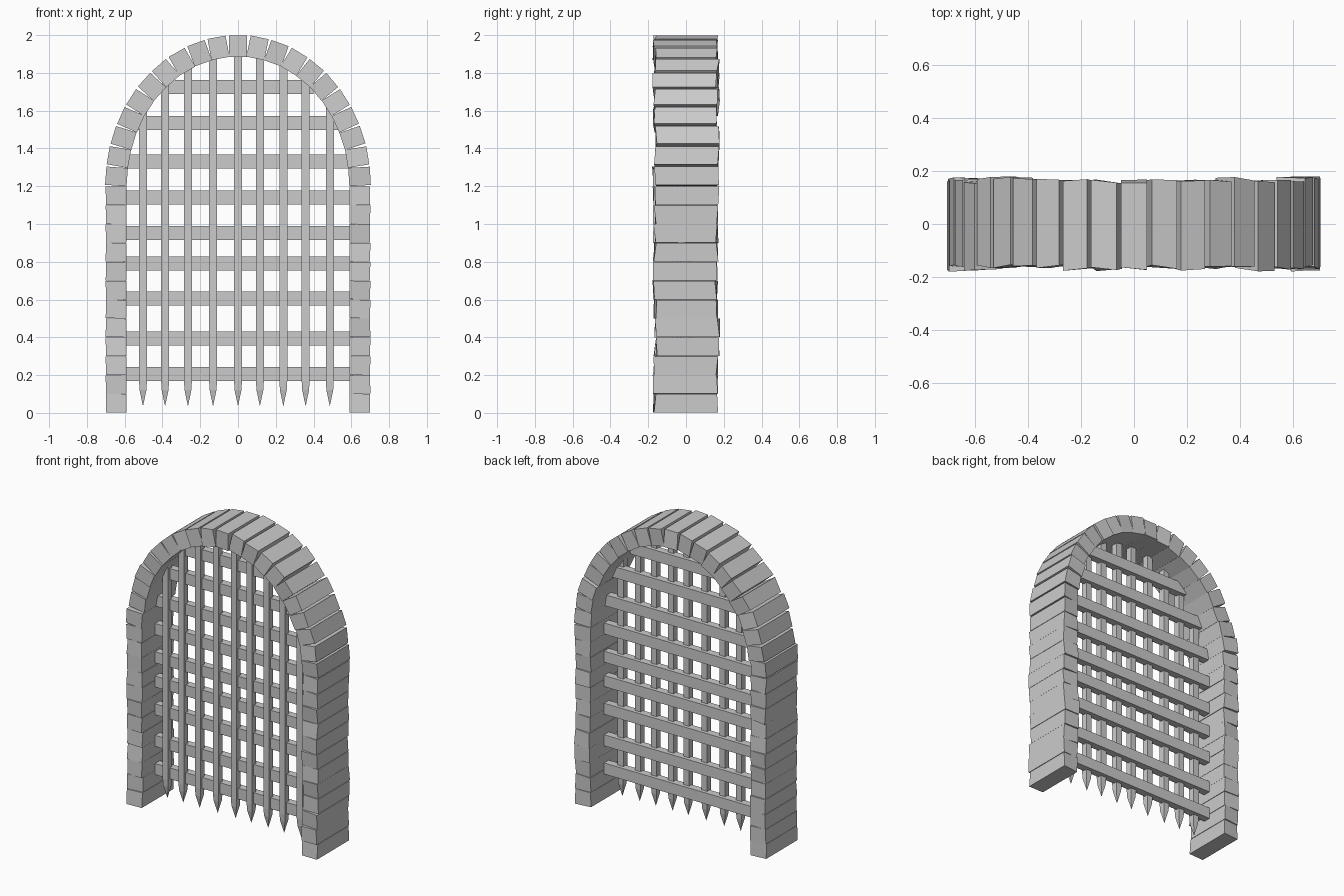
import bpy, bmesh, math, random
from mathutils import Vector, Matrix

if "Cube" in bpy.data.objects:
    bpy.data.objects.remove(bpy.data.objects["Cube"])

random.seed(4)


def finish(bm, name):
    bmesh.ops.recalc_face_normals(bm, faces=bm.faces)
    me = bpy.data.meshes.new(name)
    bm.to_mesh(me)
    bm.free()
    ob = bpy.data.objects.new(name, me)
    bpy.context.collection.objects.link(ob)
    return ob


def box(bm, centre, size, tilt=0.0):
    m = (Matrix.Translation(centre) @ Matrix.Rotation(tilt, 4, 'Y')
         @ Matrix.Diagonal((*size, 1)))
    return bmesh.ops.create_cube(bm, size=1, matrix=m)['verts']


def stone(bm, x, z, width, height, tilt):
    # rough-cut block: slight shift, plus uneven front and back faces
    shift = random.uniform(-0.008, 0.008)
    for v in box(bm, (x, shift, z), (width, 0.33, height), tilt):
        v.co.y += random.uniform(-0.008, 0.008)


SPRING = 1.2        # height where the arch begins
RX, RZ = 0.645, 0.742  # arch centreline radii

# Straight side columns of stacked stones
for side, name in ((-1, "left_column"), (1, "right_column")):
    bm = bmesh.new()
    for i in range(12):
        stone(bm, side * 0.645, 0.05 + 0.1 * i, 0.11, 0.098,
              random.uniform(-0.02, 0.02) if i else 0)
    finish(bm, name)

# Elliptical arch, stones spaced evenly by arc length from the crown
steps = 2000
lengths = [0.0]
for i in range(steps):
    t = (i + 0.5) / steps * math.pi / 2
    lengths.append(lengths[-1] + math.hypot(RX * math.cos(t), RZ * math.sin(t))
                   * math.pi / 2 / steps)
pitch = lengths[-1] / 10.5
bm = bmesh.new()
for k in range(-10, 11):
    i = next(j for j, s in enumerate(lengths) if s >= abs(k) * pitch)
    t = i / steps * math.pi / 2 * (1 if k >= 0 else -1)
    tilt = math.atan2(math.sin(t) / RX, math.cos(t) / RZ)
    if k:
        tilt += random.uniform(-0.03, 0.03)
    stone(bm, RX * math.sin(t), SPRING + RZ * math.cos(t), 0.097, 0.114, tilt)
finish(bm, "arch_stones")

# Horizontal bars, ending just inside the stonework
bm = bmesh.new()
for z in (0.207, 0.395, 0.605, 0.79, 0.952, 1.14, 1.33, 1.535, 1.725):
    h = max(0, z - SPRING)
    half = 0.605 * math.sqrt(1 - (h / 0.7) ** 2)
    box(bm, (0, -0.005, z), (2 * half, 0.05, 0.074))
finish(bm, "horizontal_bars")

# Vertical bars with pointed lower ends
bm = bmesh.new()
for x in (-0.503, -0.386, -0.265, -0.132, 0, 0.116, 0.24, 0.358, 0.486):
    top = SPRING + 0.7 * math.sqrt(1 - (x / 0.61) ** 2)
    rings = []
    for z, r in ((top, 0.021), (0.17, 0.021), (0.12, 0.018)):
        rings.append([bm.verts.new((x + sx * r, -0.025 + sy * r, z))
                      for sx, sy in ((-1, -1), (1, -1), (1, 1), (-1, 1))])
    tip = bm.verts.new((x, -0.025, 0.035))
    bm.faces.new(rings[0])
    for a, b in zip(rings, rings[1:]):
        for i in range(4):
            j = (i + 1) % 4
            bm.faces.new((a[i], a[j], b[j], b[i]))
    for i in range(4):
        bm.faces.new((rings[-1][i], rings[-1][(i + 1) % 4], tip))
finish(bm, "spiked_vertical_bars")
